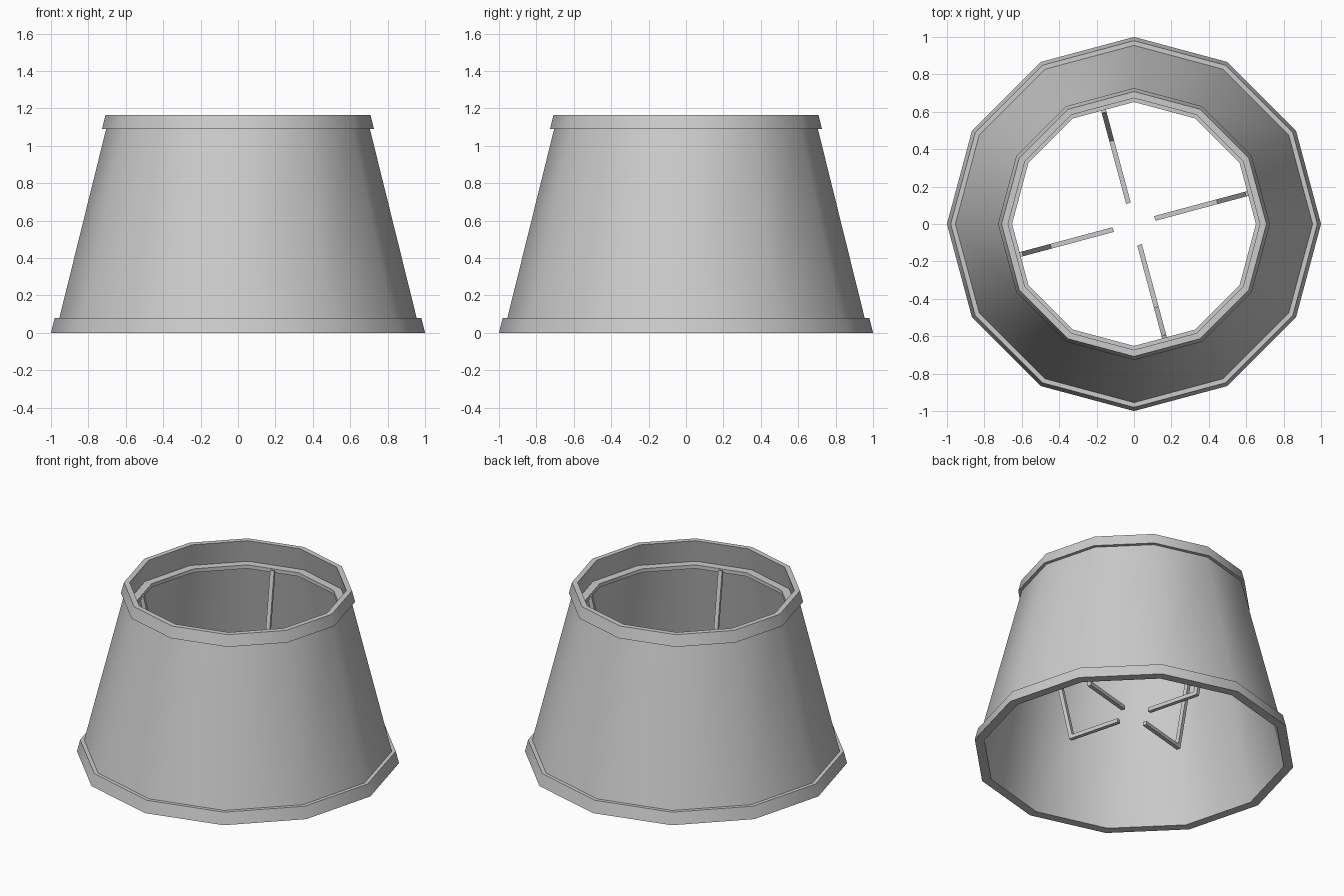
import bpy, math
from mathutils import Matrix, Vector

cube = bpy.data.objects.get("Cube")
if cube:
    bpy.data.objects.remove(cube)

SIDES = 12
grey = bpy.data.materials.new("soft grey")
grey.use_nodes = True
colour = (0.6, 0.6, 0.6, 1)
grey.diffuse_color = colour
grey.node_tree.nodes["Principled BSDF"].inputs["Base Color"].default_value = colour


def add_mesh(name, verts, faces, smooth=False):
    mesh = bpy.data.meshes.new(name)
    mesh.from_pydata(verts, [], faces)
    mesh.materials.append(grey)
    obj = bpy.data.objects.new(name, mesh)
    bpy.context.collection.objects.link(obj)
    if smooth:
        bpy.ops.object.select_all(action='DESELECT')
        obj.select_set(True)
        bpy.context.view_layer.objects.active = obj
        bpy.ops.object.shade_smooth_by_angle(angle=math.radians(40))
    return obj


def lathe(name, profile):
    """Spin a closed (radius, height) outline, listed counter-clockwise."""
    n = len(profile)
    verts, faces = [], []
    for s in range(SIDES):
        a = math.tau * s / SIDES
        verts += [(r * math.cos(a), r * math.sin(a), z) for r, z in profile]
        t = (s + 1) % SIDES
        for i in range(n):
            j = (i + 1) % n
            faces.append((s * n + i, t * n + i, t * n + j, s * n + j))
    return add_mesh(name, verts, faces, smooth=True)


def bent_rod(name, path, width, angle):
    """Sweep a square section along a path in the x-z plane, then turn it."""
    pts = [Vector((r, 0, z)) for r, z in path]
    side = Vector((0, 1, 0))
    h = width / 2
    verts, faces = [], []
    for i, p in enumerate(pts):
        before = (p - pts[max(i - 1, 0)]).normalized()
        after = (pts[min(i + 1, len(pts) - 1)] - p).normalized()
        along = (before + after).normalized()
        out = along.cross(side)
        ref = after if after.length else before
        out *= h / max(along.dot(ref), 0.3)
        verts += [p + out + side * h, p - out + side * h,
                  p - out - side * h, p + out - side * h]
    for i in range(len(pts) - 1):
        a, b = 4 * i, 4 * i + 4
        for k in range(4):
            m = (k + 1) % 4
            faces.append((a + k, a + m, b + m, b + k))
    last = 4 * (len(pts) - 1)
    faces += [(3, 2, 1, 0), tuple(last + k for k in range(4))]
    turn = Matrix.Rotation(angle, 4, 'Z')
    return add_mesh(name, [turn @ v for v in verts], faces)


# Shade wall with raised trim bands at both rims
lathe("shade", [(0.94, 0), (1.0, 0), (0.98, 0.08), (0.955, 0.08),
                (0.705, 1.09), (0.727, 1.09), (0.708, 1.165), (0.673, 1.165)])

# Support ring inside the upper opening
lathe("support_ring", [(0.652, 0.985), (0.71, 0.985), (0.705, 1.01), (0.652, 1.01)])

# Four arms hanging from the ring and turning in toward the centre
for k in range(4):
    bent_rod(f"support_arm_{k + 1}", [(0.63, 1.0), (0.47, 0.27), (0.115, 0.27)],
             0.026, math.radians(15 + 90 * k))
